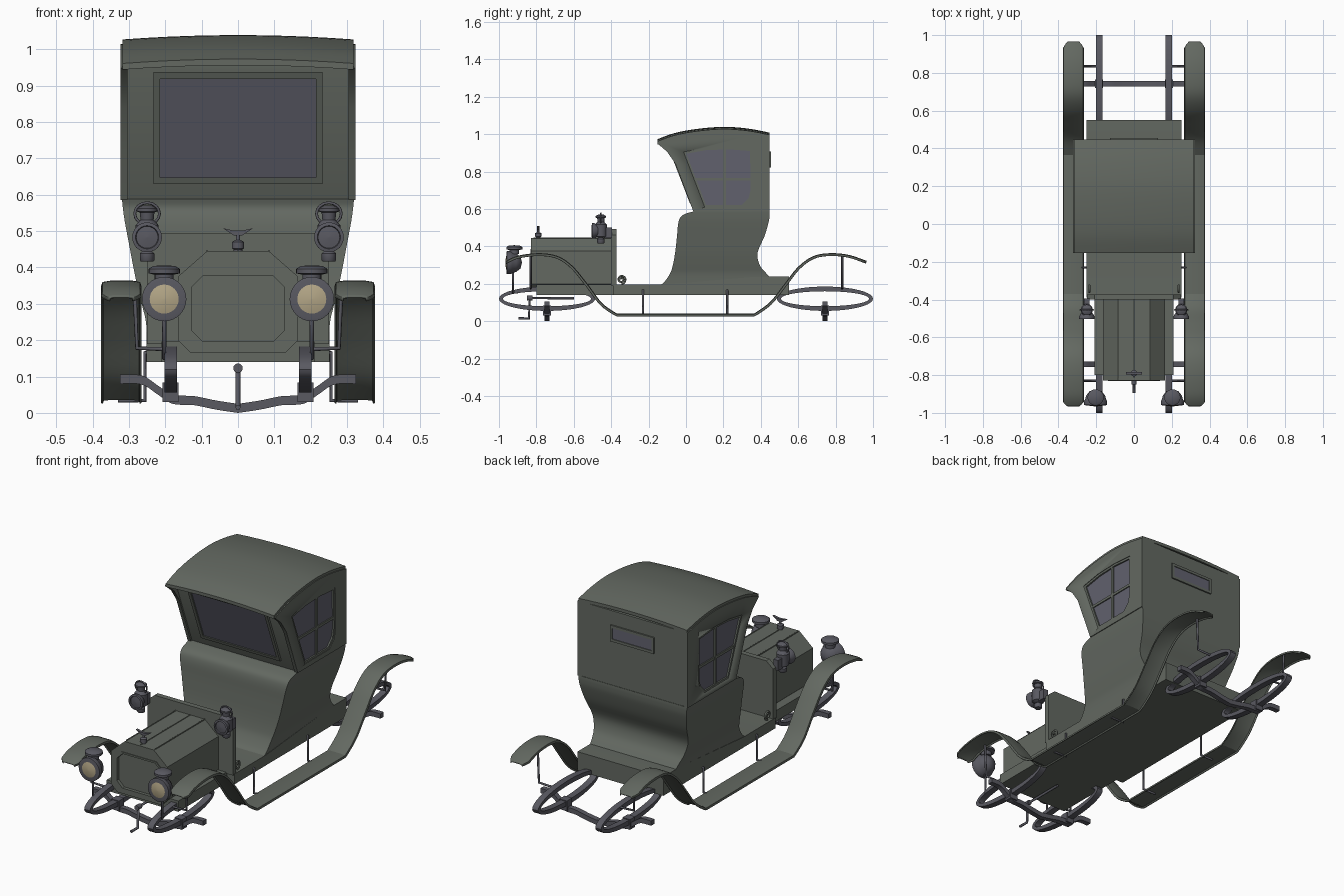
import bpy, math
from mathutils import Vector

if "Cube" in bpy.data.objects:
    bpy.data.objects.remove(bpy.data.objects["Cube"])

def material(name, rgb):
    m = bpy.data.materials.new(name)
    m.diffuse_color = (*rgb, 1)
    m.use_nodes = True
    m.node_tree.nodes["Principled BSDF"].inputs["Base Color"].default_value = m.diffuse_color
    return m

PAINT = material("green_grey_paint", (0.125, 0.14, 0.12))
METAL = material("dark_metal", (0.10, 0.10, 0.12))
GLASS = material("glass", (0.12, 0.12, 0.155))
LENS = material("lamp_lens", (0.45, 0.38, 0.24))

def build(name, verts, faces, mat, angle=30):
    me = bpy.data.meshes.new(name)
    me.from_pydata(verts, [], faces)
    ob = bpy.data.objects.new(name, me)
    bpy.context.collection.objects.link(ob)
    me.materials.append(mat)
    bpy.ops.object.select_all(action='DESELECT')
    bpy.context.view_layer.objects.active = ob
    ob.select_set(True)
    bpy.ops.object.mode_set(mode='EDIT')
    bpy.ops.mesh.select_all(action='SELECT')
    bpy.ops.mesh.normals_make_consistent(inside=False)
    bpy.ops.object.mode_set(mode='OBJECT')
    bpy.ops.object.shade_smooth_by_angle(angle=math.radians(angle))
    return ob

def prism(name, pts, axis, a, b, mat, inner=None, shear=0, z0=0):
    """Extrude a 2D outline along x (outline in y,z) or y (outline in x,z); inner makes it a ring."""
    def put(p, d):
        return (d, p[0], p[1]) if axis == 'x' else (p[0], d + shear * (p[1] - z0), p[1])
    n = len(pts)
    v = [put(p, d) for loop in ([pts, inner] if inner else [pts]) for d in (a, b) for p in loop]
    f = []
    for i in range(n):
        j = (i + 1) % n
        f.append((i, j, n + j, n + i))
        if inner:
            f += [(2*n+i, 2*n+j, 3*n+j, 3*n+i), (i, j, 2*n+j, 2*n+i), (n+i, n+j, 3*n+j, 3*n+i)]
    if not inner:
        f += [tuple(range(n)), tuple(range(n, 2 * n))]
    return build(name, v, f, mat)

def box(name, x0, x1, y0, y1, z0, z1, mat):
    return prism(name, [(y0, z0), (y1, z0), (y1, z1), (y0, z1)], 'x', x0, x1, mat)

def lathe(name, prof, loc, axis, mat, n=24):
    """Revolve (radius, height) about z, or about -y for front-facing parts."""
    v, f = [], []
    for r, h in prof:
        for k in range(n):
            c, s = r * math.cos(2*math.pi*k/n), r * math.sin(2*math.pi*k/n)
            v.append(Vector(loc) + Vector((c, s, h) if axis == 'z' else (c, -h, s)))
    for i in range(len(prof) - 1):
        f += [(i*n+k, i*n+(k+1) % n, (i+1)*n+(k+1) % n, (i+1)*n+k) for k in range(n)]
    f += [tuple(range(n)), tuple(range((len(prof)-1)*n, len(prof)*n))]
    return build(name, v, f, mat, 40)

def tube(name, pts, r, mat, cyclic=False):
    cu = bpy.data.curves.new(name, 'CURVE')
    cu.dimensions, cu.bevel_depth, cu.bevel_resolution, cu.use_fill_caps = '3D', r, 2, True
    sp = cu.splines.new('POLY')
    sp.points.add(len(pts) - 1)
    for q, p in zip(sp.points, pts):
        q.co = (*p, 1)
    sp.use_cyclic_u = cyclic
    ob = bpy.data.objects.new(name, cu)
    cu.materials.append(mat)
    bpy.context.collection.objects.link(ob)

def smooth(pts, n=5):
    """Catmull-Rom through tuples of any length."""
    P = [pts[0]] + list(pts) + [pts[-1]]
    out = []
    for i in range(1, len(P) - 2):
        for k in range(n):
            t = k / n
            out.append(tuple(0.5*(2*b + (c-a)*t + (2*a-5*b+4*c-d)*t*t + (3*b-a-3*c+d)*t**3)
                             for a, b, c, d in zip(P[i-1], P[i], P[i+1], P[i+2])))
    return out + [tuple(pts[-1])]

def octagon(w, z0, z1, c):
    return [(-w+c, z0), (w-c, z0), (w, z0+c), (w, z1-c), (w-c, z1), (-w+c, z1), (-w, z1-c), (-w, z0+c)]

# Chassis: narrow front pan, wide floor rising to the rear deck
prism("floor_pan", [(-0.39, 0.14), (0.55, 0.14), (0.55, 0.24), (0.4, 0.24), (-0.12, 0.195), (-0.39, 0.195)],
      'x', -0.252, 0.252, PAINT)
box("front_pan", -0.21, 0.21, -0.80, -0.39, 0.14, 0.197, PAINT)

# Bonnet, radiator surround and dashboard
hood = [(-0.13, 0.165), (0.13, 0.165), (0.165, 0.2), (0.165, 0.375), (0.085, 0.445),
        (-0.085, 0.445), (-0.165, 0.375), (-0.165, 0.2)]
core = octagon(0.137, 0.187, 0.387, 0.035)
prism("bonnet", hood, 'y', -0.815, -0.39, PAINT)
prism("radiator_surround", hood, 'y', -0.828, -0.81, PAINT, core)
prism("radiator_rim", core, 'y', -0.832, -0.815, PAINT, octagon(0.128, 0.196, 0.378, 0.032))
for x in (-0.085, 0, 0.085):
    tube("bonnet_hinge", [(x, -0.815, 0.445), (x, -0.395, 0.445)], 0.003, PAINT)
prism("dashboard", [(-0.25, 0.19), (0.25, 0.19), (0.25, 0.46), (0.21, 0.493), (-0.21, 0.493), (-0.25, 0.46)],
      'y', -0.40, -0.372, PAINT)
lathe("radiator_cap", [(0.012, 0), (0.012, 0.008), (0.017, 0.01), (0.017, 0.028), (0.006, 0.034), (0.005, 0.055)],
      (0, -0.79, 0.442), 'z', METAL, 16)
prism("cap_wings", [(-0.042, 0.508), (-0.015, 0.502), (0.015, 0.502), (0.042, 0.508), (0.012, 0.488), (-0.012, 0.488)],
      'y', -0.797, -0.783, METAL)

# Lower body: lofted rows of (height, front y, back y, half width)
rows = smooth([(0.19, -0.15, 0.50, 0.25), (0.205, -0.12, 0.475, 0.25), (0.255, -0.085, 0.43, 0.254),
               (0.30, -0.07, 0.394, 0.265), (0.367, -0.058, 0.383, 0.281), (0.455, -0.048, 0.42, 0.298),
               (0.53, -0.04, 0.442, 0.312), (0.567, -0.018, 0.447, 0.317), (0.588, 0.045, 0.447, 0.319)], 4)
v, f = [], []
for z, a, b, w in rows:
    v += [(-w, a, z), (w, a, z), (w, b, z), (-w, b, z)]
for i in range(len(rows) - 1):
    f += [(4*i+k, 4*i+(k+1) % 4, 4*i+4+(k+1) % 4, 4*i+4+k) for k in range(4)]
f += [(0, 1, 2, 3), tuple(range(len(v) - 4, len(v)))]
build("lower_body", v, f, PAINT)

# Roof shell, arched both ways
roof = smooth([(-0.153, 0.973), (-0.06, 1.006), (0.06, 1.028), (0.2, 1.039), (0.33, 1.03), (0.447, 1.008)], 4)
xs = [0.318 * (k / 5 - 1) for k in range(11)]
v, f = [], []
for t in (0, 0.017):
    v += [(x, y, z - t - 0.012 * (x / 0.318) ** 2) for y, z in roof for x in xs]
m, n = len(roof), len(xs)
for o in (0, m * n):
    f += [(o+i*n+k, o+i*n+k+1, o+(i+1)*n+k+1, o+(i+1)*n+k) for i in range(m-1) for k in range(n-1)]
rim = list(range(n)) + [i*n+n-1 for i in range(1, m)] + [(m-1)*n+k for k in range(n-2, -1, -1)] + [i*n for i in range(m-2, 0, -1)]
f += [(a, b, b + m*n, a + m*n) for a, b in zip(rim, rim[1:] + rim[:1])]
build("roof", v, f, PAINT)

# Cabin core and side walls with recessed, divided windows
top = [(y, z - 0.025) for y, z in roof][::-1]
prism("cabin_core", [(0.05, 0.585), (0.445, 0.585)] + [p for p in top if p[0] > -0.09] + [(-0.088, 0.945)],
      'x', -0.307, 0.307, PAINT)
wall = [(0.04, 0.585), (0.447, 0.585)] + top + [(-0.15, 0.948), (-0.10, 0.905), (-0.056, 0.84), (-0.005, 0.705)]
win = [(-0.013, 0.905), (0.10, 0.925), (0.23, 0.93), (0.353, 0.92), (0.357, 0.70), (0.345, 0.65), (0.305, 0.61), (0.10, 0.61)]
mid = (0.2, 0.77)
shrink = lambda k: [(mid[0] + (y - mid[0]) * k, mid[1] + (z - mid[1]) * k) for y, z in win]
for s in (-1, 1):
    side = prism("cabin_side", wall, 'x', s * 0.304, s * 0.323, PAINT)
    cut = prism("window_cutter", win, 'x', s * 0.29, s * 0.34, PAINT)
    cut.hide_render = True
    mod = side.modifiers.new("window_opening", 'BOOLEAN')
    mod.operation, mod.object, mod.solver = 'DIFFERENCE', cut, 'EXACT'
    bpy.context.view_layer.objects.active = side
    bpy.ops.object.modifier_apply(modifier=mod.name)
    bpy.data.objects.remove(cut)
    prism("side_glass", win, 'x', s * 0.304, s * 0.312, GLASS)
    prism("side_window_frame", win, 'x', s * 0.306, s * 0.320, PAINT, shrink(0.93))
    box("window_upright", s * 0.308, s * 0.319, 0.198, 0.214, 0.612, 0.928, PAINT)
    box("window_crossbar", s * 0.308, s * 0.318, 0.05, 0.355, 0.752, 0.766, PAINT)

# Slanted windscreen and rear window
rect = lambda w, a, b: [(-w, a), (w, a), (w, b), (-w, b)]
lean = dict(shear=-0.385, z0=0.585)
prism("windscreen", rect(0.22, 0.645, 0.92), 'y', 0.045, 0.055, GLASS, **lean)
prism("windscreen_frame", rect(0.232, 0.63, 0.937), 'y', 0.038, 0.055, PAINT, rect(0.215, 0.648, 0.918), **lean)
prism("rear_window", rect(0.12, 0.83, 0.90), 'y', 0.43, 0.45, GLASS)
prism("rear_window_frame", rect(0.128, 0.822, 0.908), 'y', 0.43, 0.454, PAINT, rect(0.115, 0.836, 0.894))

# Fenders and running boards: a lipped section swept along a side path
front = smooth([(-0.965, 0.318), (-0.90, 0.347), (-0.79, 0.361), (-0.69, 0.347), (-0.61, 0.295), (-0.53, 0.20), (-0.45, 0.095), (-0.37, 0.038)])
rear = smooth([(0.365, 0.038), (0.45, 0.10), (0.53, 0.20), (0.60, 0.288), (0.68, 0.345), (0.77, 0.361), (0.87, 0.352), (0.965, 0.32)])
path = front + rear
for s in (-1, 1):
    v, f = [], []
    for i, (y, z) in enumerate(path):
        a, b = path[max(i-1, 0)], path[min(i+1, len(path)-1)]
        t = Vector((b[0]-a[0], b[1]-a[1])).normalized()
        k = min(1, 0.6 + 0.2 * min(i, len(path)-1-i))
        for w, h in ((-0.053, -0.012), (-0.05, -0.003), (-0.03, 0), (0.03, 0), (0.05, -0.003), (0.053, -0.012)):
            v.append((s * (0.321 + w * k), y - t.y * h, z + t.x * h))
    f = [(6*i+k, 6*i+k+1, 6*i+7+k, 6*i+6+k) for i in range(len(path)-1) for k in range(5)]
    ob = build("fender_and_running_board", v, f, PAINT)
    so = ob.modifiers.new("thickness", 'SOLIDIFY')
    so.thickness, so.offset = 0.005, 0
    # Running board and fender brackets
    for y in (-0.23, 0.22):
        tube("board_bracket", [(s*0.24, y, 0.165), (s*0.256, y, 0.165), (s*0.256, y, 0.034), (s*0.33, y, 0.034)], 0.006, METAL)
    for y in (-0.83, 0.835):
        tube("fender_stay", [(s*0.19, y, 0.175), (s*0.278, y, 0.178), (s*0.285, y, 0.352)], 0.006, METAL)

# Elliptic springs, clamps and dropped axles
def ellipse(cy, a, b):
    return [(cy + a*math.cos(t*math.pi/20), 0.12 + b*math.sin(t*math.pi/20)) for t in range(40)]
half = smooth([(-0.325, 0.105), (-0.265, 0.103), (-0.22, 0.075), (-0.18, 0.05), (-0.12, 0.046), (-0.06, 0.034), (0, 0.025)])
bow = half + [(-x, z) for x, z in half[-2::-1]]
for end, cy in (("front", -0.743), ("rear", 0.743)):
    prism(end + "_axle", bow + [(x, z - 0.025) for x, z in bow[::-1]], 'y', cy - 0.014, cy + 0.014, METAL)
    for s in (-1, 1):
        prism(end + "_spring", ellipse(cy, 0.257, 0.065), 'x', s*0.168, s*0.202, METAL, ellipse(cy, 0.236, 0.04))
        box(end + "_spring_clamp", s*0.163, s*0.207, cy - 0.022, cy + 0.022, 0.03, 0.084, METAL)

# Starting crank
tube("crank", [(0, -0.6, 0.123), (0, -0.835, 0.123), (0, -0.84, 0.015), (0, -0.895, 0.015)], 0.007, METAL)
lathe("crank_hub", [(0.013, 0), (0.013, 0.03)], (0, -0.82, 0.123), 'y', METAL, 16)

for s in (-1, 1):
    # Headlamps on posts
    x = s * 0.203
    lathe("headlamp", [(0.005, -0.022), (0.032, -0.015), (0.05, 0.008), (0.056, 0.03), (0.061, 0.036), (0.061, 0.058), (0.053, 0.06)],
          (x, -0.90, 0.313), 'y', METAL, 32)
    lathe("headlamp_lens", [(0.053, 0.056), (0.03, 0.063), (0.002, 0.066)], (x, -0.90, 0.313), 'y', LENS, 32)
    lathe("headlamp_chimney", [(0.026, 0), (0.026, 0.022), (0.043, 0.026), (0.043, 0.038), (0.03, 0.046), (0.002, 0.048)],
          (x, -0.918, 0.358), 'z', METAL)
    tube("headlamp_post", [(x, -0.925, 0.26), (x, -0.925, 0.15), (s*0.19, -0.90, 0.155)], 0.006, METAL)
    # Side lanterns on the dashboard
    x = s * 0.25
    lathe("lantern", [(0.017, 0), (0.02, 0.004), (0.02, 0.022), (0.012, 0.03), (0.03, 0.038), (0.032, 0.10), (0.018, 0.115),
                      (0.02, 0.135), (0.028, 0.138), (0.028, 0.146), (0.012, 0.155)], (x, -0.455, 0.416), 'z', METAL)
    lathe("lantern_bezel", [(0.03, 0), (0.041, 0.02), (0.041, 0.032), (0.032, 0.034), (0.03, 0.028), (0.002, 0.032)], (x, -0.47, 0.483), 'y', METAL)
    tube("lantern_handle", [(x + 0.034*math.cos(t*math.pi/8), -0.455, 0.548 + 0.03*math.sin(t*math.pi/8)) for t in range(16)],
         0.004, METAL, True)
    box("lantern_bracket", x - 0.014, x + 0.014, -0.435, -0.395, 0.445, 0.50, METAL)
    # Scrolled floor ends behind the dashboard
    tube("floor_scroll", [(s*0.236, -0.345 + r*math.sin(t), 0.223 - r*math.cos(t))
                          for t, r in [(k*0.35, 0.024 - 0.0006*k) for k in range(32)]], 0.005, PAINT)
